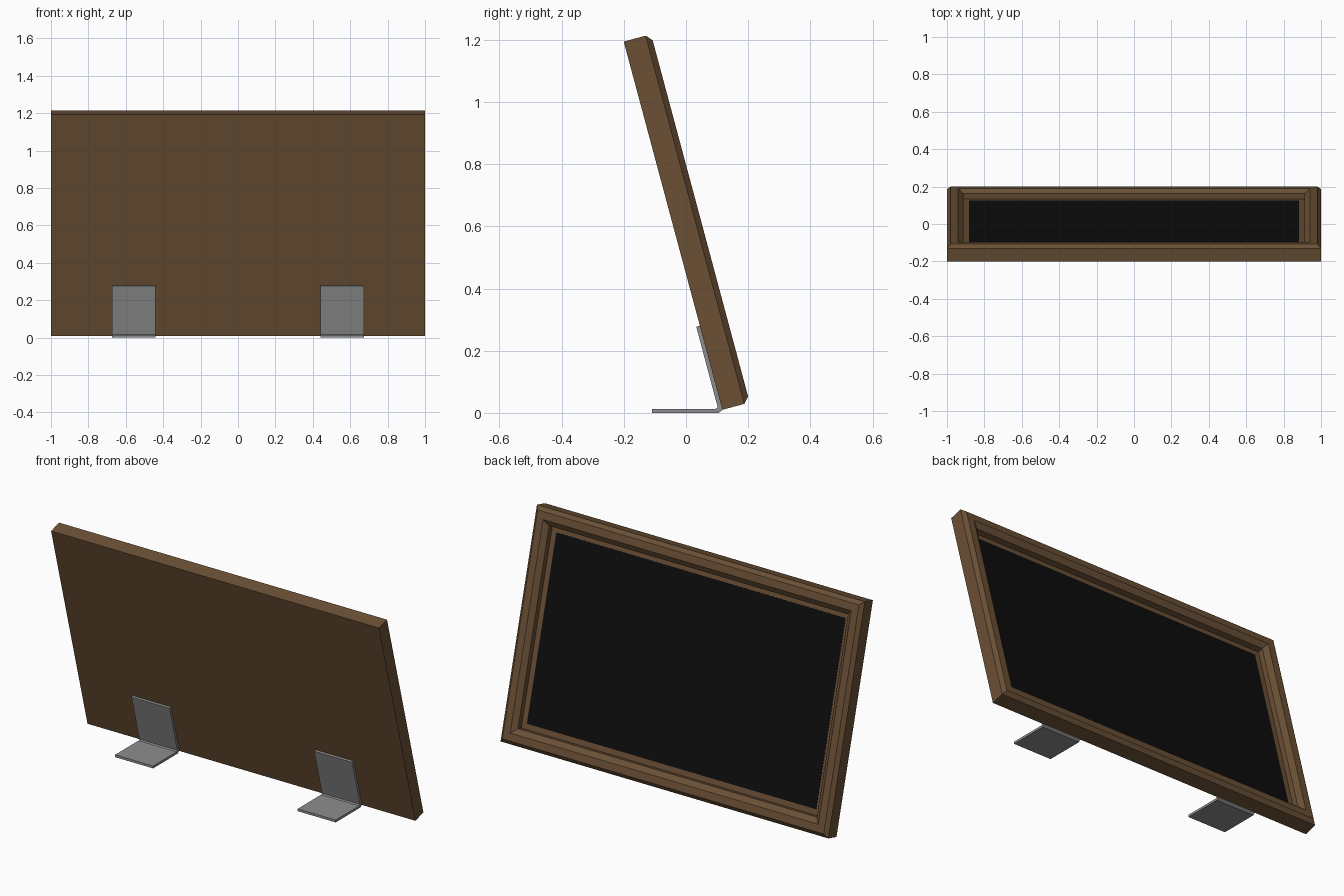
import bpy, bmesh, math
from mathutils import Vector

if "Cube" in bpy.data.objects:
    bpy.data.objects.remove(bpy.data.objects["Cube"])

TILT = math.radians(15)
Y0, Z0 = 0.117, 0.010      # lower back edge of the leaning panel
W, H = 1.0, 1.226          # half width and height along the slope


def material(name, rgb):
    m = bpy.data.materials.new(name)
    m.diffuse_color = (*rgb, 1)
    m.use_nodes = True
    m.node_tree.nodes["Principled BSDF"].inputs["Base Color"].default_value = m.diffuse_color
    return m


wood = material("brown_wood", (0.145, 0.080, 0.036))
metal = material("grey_metal", (0.27, 0.27, 0.27))
black = material("black_screen", (0.004, 0.004, 0.004))


def tilted(x, v, n):
    """x across, v up the slope, n out of the screen side (+y)."""
    return Vector((x, Y0 + n * math.cos(TILT) - v * math.sin(TILT),
                   Z0 + n * math.sin(TILT) + v * math.cos(TILT)))


def finish(bm, name, mat):
    bmesh.ops.recalc_face_normals(bm, faces=bm.faces)
    me = bpy.data.meshes.new(name)
    bm.to_mesh(me)
    bm.free()
    me.materials.append(mat)
    ob = bpy.data.objects.new(name, me)
    bpy.context.collection.objects.link(ob)
    return ob


def ring_stack(name, profile, mat):
    """Mitred rectangular rings from (inset, height) pairs, capped both ends."""
    bm = bmesh.new()
    rings = []
    for i, n in profile:
        pts = [(-W + i, i), (W - i, i), (W - i, H - i), (-W + i, H - i)]
        rings.append([bm.verts.new(tilted(x, v, n)) for x, v in pts])
    for a, b in zip(rings, rings[1:]):
        for k in range(4):
            j = (k + 1) % 4
            bm.faces.new((a[k], a[j], b[j], b[k]))
    bm.faces.new(rings[0])
    bm.faces.new(rings[-1])
    return finish(bm, name, mat)


# moulded frame with closed back
ring_stack("frame", [(0, 0), (0, 0.073), (0.02, 0.091), (0.06, 0.091),
                     (0.088, 0.070), (0.088, 0.040), (0.118, 0.040)], wood)

# thin screen plate
ring_stack("screen", [(0.118, 0.038), (0.118, 0.0415)], black)

# bent metal feet, one profile extruded across x
foot = [(-0.11, 0), (0.106, 0), (0.117, 0.010), (0.0445, 0.280),
        (0.033, 0.277), (0.102, 0.018), (0.095, 0.013), (-0.11, 0.013)]
for side, cx in (("left", -0.557), ("right", 0.557)):
    bm = bmesh.new()
    f = bm.faces.new([bm.verts.new((cx - 0.116, y, z)) for y, z in foot])
    ext = bmesh.ops.extrude_face_region(bm, geom=[f], use_keep_orig=True)
    bmesh.ops.translate(bm, vec=(0.232, 0, 0),
                        verts=[g for g in ext["geom"] if isinstance(g, bmesh.types.BMVert)])
    finish(bm, side + "_stand_bracket", metal)
